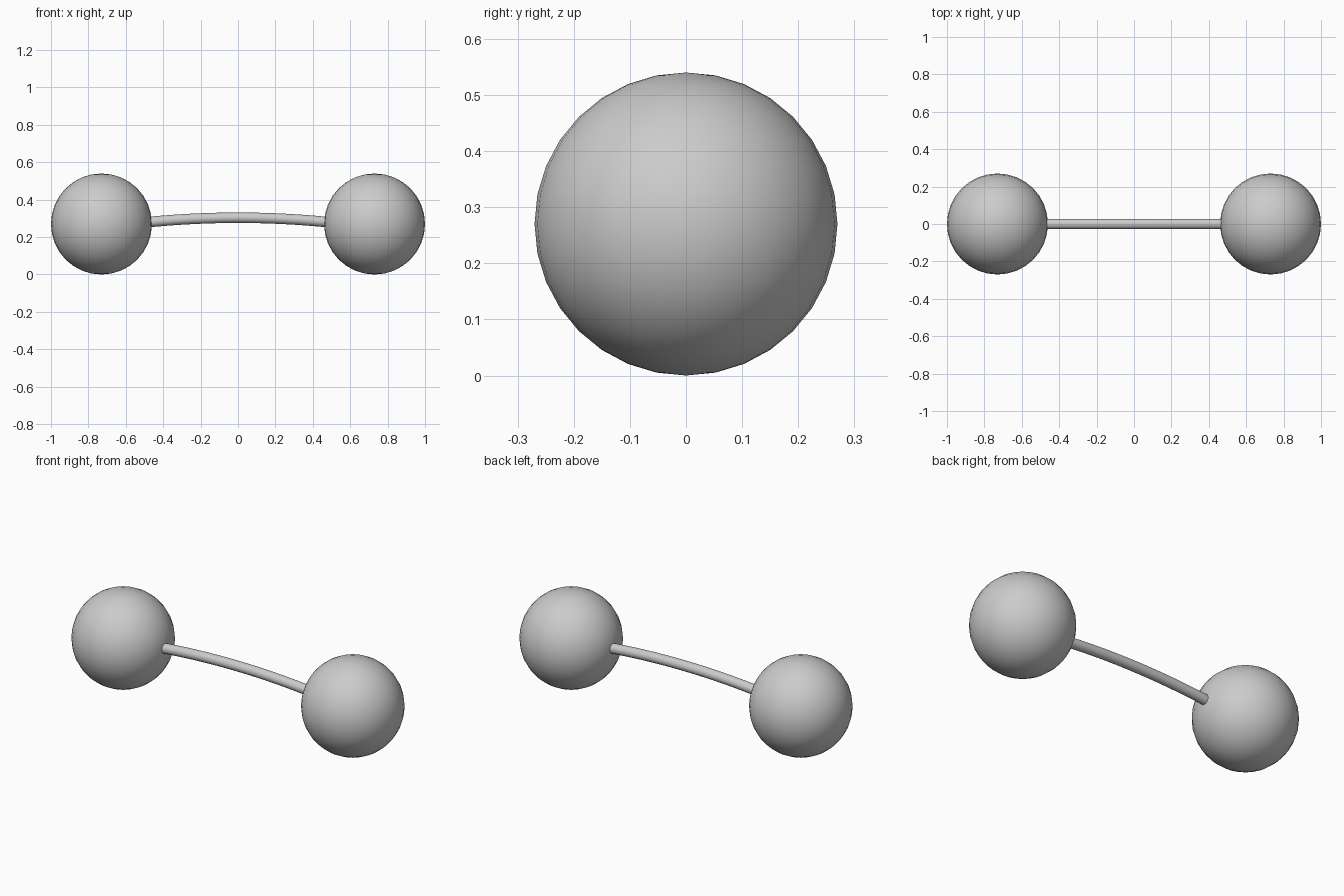
import bpy

if "Cube" in bpy.data.objects:
    bpy.data.objects.remove(bpy.data.objects["Cube"])

# end balls
for side, name in ((-1, "left_ball"), (1, "right_ball")):
    bpy.ops.mesh.primitive_uv_sphere_add(segments=32, ring_count=16, radius=0.27,
                                         location=(side * 0.73, 0, 0.27))
    ball = bpy.context.object
    ball.name = name
    bpy.ops.object.shade_smooth()

# gently arched connecting rod, ends sunk into the balls
curve = bpy.data.curves.new("connecting_rod", 'CURVE')
curve.dimensions = '3D'
curve.bevel_depth = 0.028
curve.bevel_resolution = 6
curve.resolution_u = 24
curve.use_fill_caps = True
spline = curve.splines.new('BEZIER')
spline.bezier_points.add(1)
half, end_z, slope = 0.49, 0.279, 0.1
for p, s in zip(spline.bezier_points, (-1, 1)):
    p.co = (s * half, 0, end_z)
    reach = half * 2 / 3
    p.handle_left_type = p.handle_right_type = 'FREE'
    p.handle_left = (s * half - reach, 0, end_z + s * slope * reach)
    p.handle_right = (s * half + reach, 0, end_z - s * slope * reach)
rod = bpy.data.objects.new("connecting_rod", curve)
bpy.context.collection.objects.link(rod)
